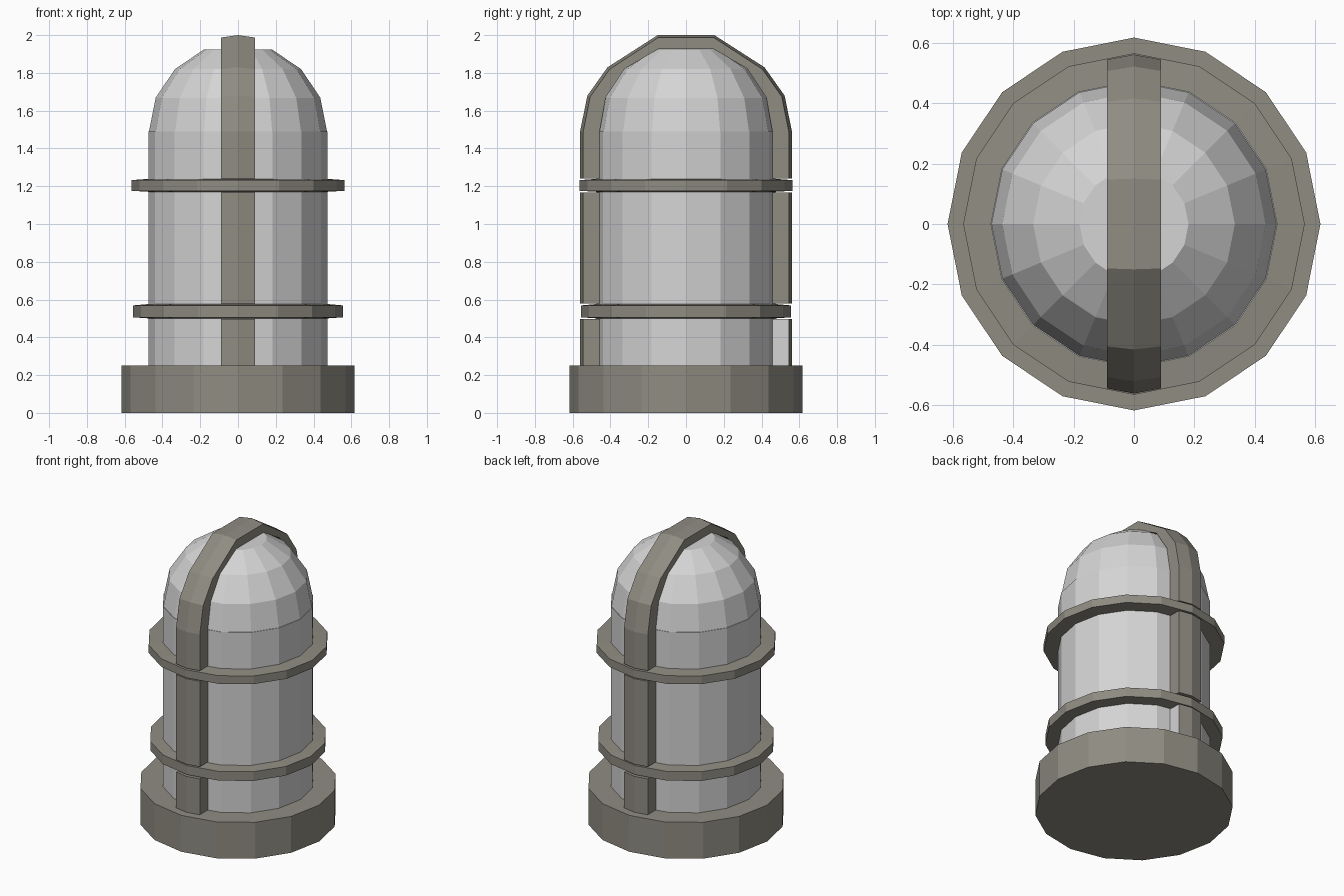
import bpy, bmesh, math

if "Cube" in bpy.data.objects:
    bpy.data.objects.remove(bpy.data.objects["Cube"])

SIDES = 16


def material(name, rgb):
    m = bpy.data.materials.new(name)
    m.diffuse_color = (*rgb, 1)
    m.use_nodes = True
    m.node_tree.nodes["Principled BSDF"].inputs["Base Color"].default_value = m.diffuse_color
    return m


metal = material("warm_grey_metal", (0.275, 0.262, 0.222))
glass = material("pale_glass", (0.66, 0.66, 0.66))


def finish(name, bm, *mats):
    bmesh.ops.recalc_face_normals(bm, faces=bm.faces)
    me = bpy.data.meshes.new(name)
    bm.to_mesh(me)
    bm.free()
    for m in mats:
        me.materials.append(m)
    ob = bpy.data.objects.new(name, me)
    bpy.context.collection.objects.link(ob)
    return ob


def lathe(name, profile, mat, closed=False):
    """Turn (radius, z) points about z; open profiles get flat caps."""
    bm = bmesh.new()
    rings = [[bm.verts.new((r * math.cos(2 * math.pi * i / SIDES),
                            r * math.sin(2 * math.pi * i / SIDES), z))
              for i in range(SIDES)] for r, z in profile]
    pairs = list(zip(rings, rings[1:]))
    if closed:
        pairs.append((rings[-1], rings[0]))
    else:
        bm.faces.new(rings[0])
        bm.faces.new(rings[-1])
    for a, b in pairs:
        for i in range(SIDES):
            j = (i + 1) % SIDES
            bm.faces.new((a[i], a[j], b[j], b[i]))
    return finish(name, bm, mat)


def strap(name, outer, inner, drop):
    """Sweep a bar whose outer side has a slight centre ridge.
    drop = (dy, dz) direction by which the outer edges sit lower, per point."""
    W = 0.09
    bm = bmesh.new()
    sections = []
    for (yo, zo), (yi, zi), (dy, dz) in zip(outer, inner, drop):
        pts = [(-W, yi, zi), (W, yi, zi), (W, yo - dy, zo - dz),
               (0, yo, zo), (-W, yo - dy, zo - dz)]
        sections.append([bm.verts.new(p) for p in pts])
    bm.faces.new(sections[0])
    bm.faces.new(sections[-1])
    for a, b in zip(sections, sections[1:]):
        for i in range(5):
            j = (i + 1) % 5
            bm.faces.new((a[i], a[j], b[j], b[i]))
    return finish(name, bm, metal, glass)


# base plinth
lathe("base", [(0.617, 0), (0.617, 0.25)], metal)

# glass cylinder and dome
lathe("glass_body", [(0.475, 0.24), (0.475, 1.49)], glass)
R = 0.472
lathe("glass_dome", [(R * math.cos(math.radians(a)), 1.487 + R * math.sin(math.radians(a)))
                     for a in (0, 22.5, 45, 67.5)], glass)

# guard rings
for name, r, z0, z1 in (("lower_ring", 0.555, 0.50, 0.577),
                        ("upper_ring", 0.565, 1.17, 1.24)):
    lathe(name, [(0.465, z0), (r, z0 + 0.006), (r, z1 - 0.008), (0.465, z1)], metal, True)

# upright bars, front and back, broken by the rings
for side, s in (("front", -1), ("back", 1)):
    for part, z0, z1 in (("lower", 0.245, 0.497), ("middle", 0.58, 1.168)):
        bar = strap(f"{side}_{part}_bar", [(s * 0.561, z0), (s * 0.561, z1)],
                    [(s * 0.457, z0), (s * 0.457, z1)], [(s * 0.017, 0)] * 2)
        if (side, part) == ("back", "lower"):  # one pale end face
            for p in bar.data.polygons:
                if p.normal.x > 0.9:
                    p.material_index = 1

# arch over the dome
half_out = [(0.561, 1.24), (0.561, 1.49), (0.522, 1.68), (0.415, 1.83), (0.15, 2.0)]
half_in = [(0.457, 1.24), (0.457, 1.49), (0.425, 1.67), (0.325, 1.822), (0.145, 1.927)]
half_drop = [(0.017, 0), (0.017, 0), (0.015, 0.006), (0.01, 0.011), (0.003, 0.013)]


def mirrored(pts):
    return [(-y, z) for y, z in pts] + pts[::-1]


strap("top_arch", mirrored(half_out), mirrored(half_in), mirrored(half_drop))
